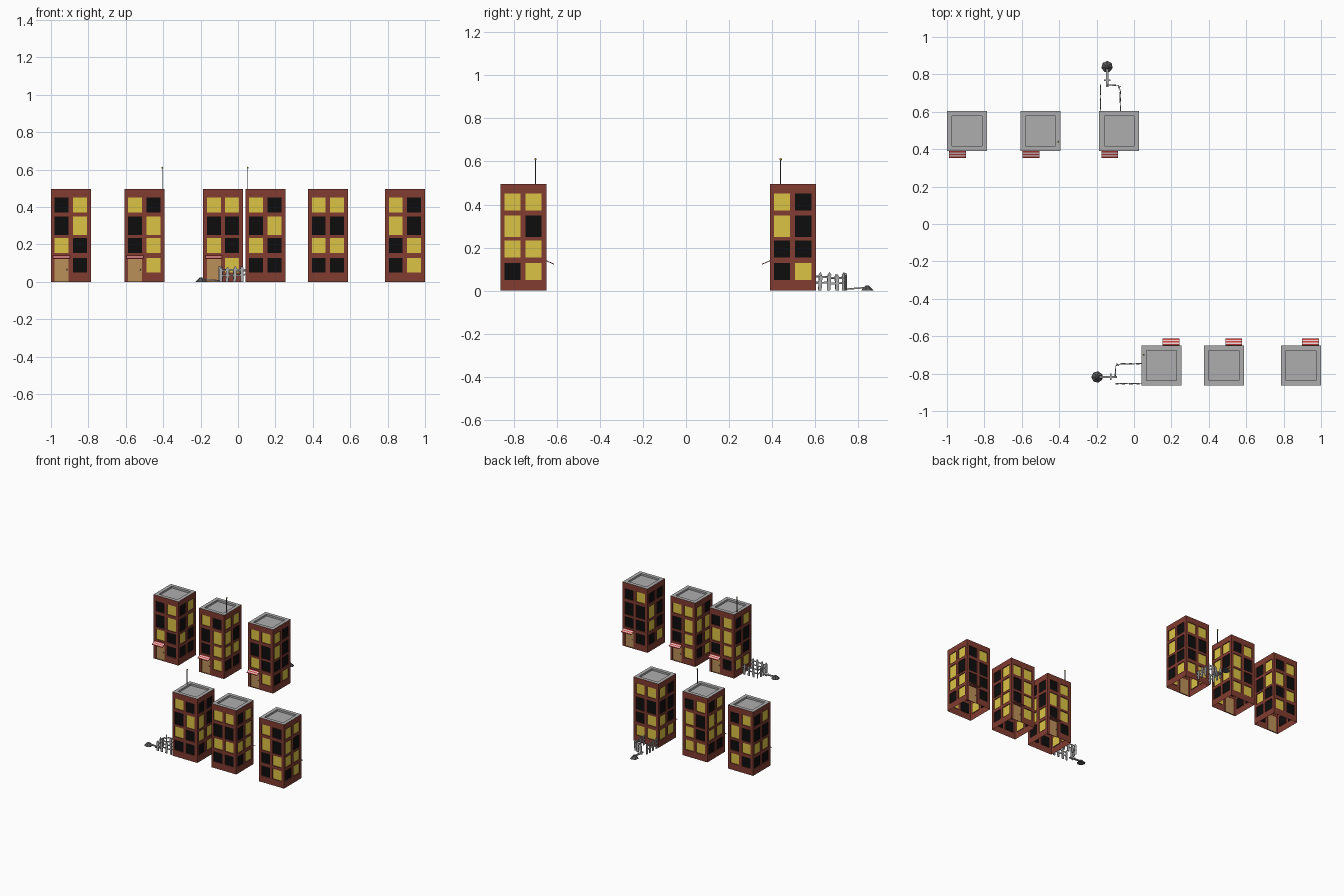
import bpy, bmesh, math, random
from mathutils import Matrix, Vector

if "Cube" in bpy.data.objects:
    bpy.data.objects.remove(bpy.data.objects["Cube"])

random.seed(4)
H, TOP, DEPTH = 0.107, 0.496, 0.006


def material(name, rgb):
    m = bpy.data.materials.new(name)
    m.diffuse_color = (*rgb, 1)
    m.use_nodes = True
    m.node_tree.nodes["Principled BSDF"].inputs["Base Color"].default_value = m.diffuse_color
    return m


BRICK, LIT, DARK, DOOR, ROOF, RED, WHITE, STONE = range(8)
MATS = [material(n, c) for n, c in (
    ("brick", (0.22, 0.045, 0.03)), ("lit_window", (0.72, 0.55, 0.06)),
    ("dark_window", (0.004, 0.004, 0.004)), ("door_wood", (0.5, 0.28, 0.1)),
    ("roof_grey", (0.42, 0.42, 0.42)), ("awning_red", (0.6, 0.05, 0.05)),
    ("awning_white", (0.75, 0.6, 0.6)), ("dark_stone", (0.1, 0.1, 0.1)))]


def finish(name, bm, matrix):
    me = bpy.data.meshes.new(name)
    bm.to_mesh(me)
    bm.free()
    for m in MATS:
        me.materials.append(m)
    ob = bpy.data.objects.new(name, me)
    ob.matrix_world = matrix
    bpy.context.collection.objects.link(ob)
    return ob


def quad(bm, pts, mat):
    f = bm.faces.new([bm.verts.new(p) for p in pts])
    f.material_index = mat


def box(bm, a, b, w, h, mat=ROOF):
    """Bar of width w and height h running from a to b."""
    a, b = Vector(a), Vector(b)
    d = b - a
    m = Matrix.Translation((a + b) / 2) @ d.to_track_quat('X', 'Z').to_matrix().to_4x4()
    r = bmesh.ops.create_cube(bm, size=1, matrix=m @ Matrix.Diagonal((d.length, w, h, 1)))
    for f in {f for v in r["verts"] for f in v.link_faces}:
        f.material_index = mat


COLS = [(-0.087, -0.013), (0.010, 0.085)]
ROWS = [(0.372, 0.451), (0.250, 0.349), (0.154, 0.234), (0.050, 0.129)]


def wall(bm, k, lights):
    """One facade: brick strips with recessed panes; facade 0 has the door."""
    rot = Matrix.Rotation(k * math.pi / 2, 3, 'Z')

    def panel(u0, u1, z0, z1, mat, d0=0.0, d1=None):
        # d0 / d1: depth at the first / last corner pair
        d1 = d0 if d1 is None else d1
        pts = ((u0, d0, z0), (u1, d0, z0), (u1, d1, z1), (u0, d1, z1))
        quad(bm, [rot @ Vector((u, d - H, z)) for u, d, z in pts], mat)

    edges = [-H, *COLS[0], *COLS[1], H]
    for i in (0, 2, 4):
        panel(edges[i], edges[i + 1], 0, TOP, BRICK)
    for c, (u0, u1) in enumerate(COLS):
        upper = TOP
        for r, (z0, z1) in enumerate(ROWS):
            door = k == 0 and c == 0 and r == 3
            mat = LIT if lights[r * 2 + c] == "1" else DARK
            if door:
                z0, mat = 0.003, DOOR
            panel(u0, u1, z1, upper, BRICK)
            panel(u0, u1, z0, z1, mat, DEPTH)
            panel(u0, u1, z0, z0, BRICK, 0, DEPTH)
            panel(u0, u1, z1, z1, BRICK, DEPTH, 0)
            for u, s in ((u0, 1), (u1, -1)):
                pts = [(u, -H, z0), (u, -H + DEPTH, z0), (u, -H + DEPTH, z1), (u, -H, z1)]
                quad(bm, [rot @ Vector(p) for p in pts[::s]], BRICK)
            upper = z0
        panel(u0, u1, 0, upper, BRICK)


def building(n, x, y, turn, known, antenna):
    base = Matrix.Translation((x, y, 0)) @ Matrix.Rotation(turn, 4, 'Z')
    # walls
    bm = bmesh.new()
    for k in range(4):
        lights = known.get(k) or "".join(random.choice("0011") for _ in range(8))
        wall(bm, k, lights)
    # roof rim and sunken deck
    I, Z = 0.080, TOP - 0.014
    for k in range(4):
        rot = Matrix.Rotation(k * math.pi / 2, 3, 'Z')
        for pts in (((-H, -H, TOP), (H, -H, TOP), (I, -I, TOP), (-I, -I, TOP)),
                    ((-I, -I, TOP), (I, -I, TOP), (I, -I, Z), (-I, -I, Z))):
            quad(bm, [rot @ Vector(p) for p in pts], ROOF)
    quad(bm, [(-I, -I, Z), (I, -I, Z), (I, I, Z), (-I, I, Z)], ROOF)
    bmesh.ops.remove_doubles(bm, verts=bm.verts, dist=1e-5)
    finish(f"building_{n}", bm, base)

    # striped sloping awning
    bm = bmesh.new()
    p, q = Vector((-0.051, -H, 0.139)), Vector((-0.051, -H - 0.036, 0.123))
    for i in range(5):
        box(bm, p.lerp(q, i / 5), p.lerp(q, (i + 1) / 5), 0.09, 0.004, WHITE if i % 2 else RED)
    finish(f"awning_{n}", bm, base)

    # door knob
    bm = bmesh.new()
    bmesh.ops.create_icosphere(bm, subdivisions=1, radius=0.004,
                               matrix=Matrix.Translation((-0.022, -H + 0.003, 0.065)))
    for f in bm.faces:
        f.material_index = STONE
    finish(f"door_knob_{n}", bm, base)

    # roof antenna with a small tip ball
    if antenna:
        bm = bmesh.new()
        ax, ay = H - 0.012, -H + 0.05
        box(bm, (ax, ay, TOP - 0.005), (ax, ay, 0.61), 0.005, 0.005, STONE)
        n0 = len(bm.faces)
        bmesh.ops.create_icosphere(bm, subdivisions=1, radius=0.006,
                                   matrix=Matrix.Translation((ax, ay, 0.61)))
        bm.faces.ensure_lookup_table()
        for f in bm.faces[n0:]:
            f.material_index = LIT
        finish(f"antenna_{n}", bm, base)


def yard(n, x, y, turn):
    """Broken picket fence with a shovel and a dirt mound beyond it."""
    base = Matrix.Translation((x, y, 0)) @ Matrix.Rotation(turn, 4, 'Z')
    bm = bmesh.new()
    runs = [[(-0.052, 0), (-0.050, 0.07), (-0.052, 0.137)],
            [(0.056, 0), (0.053, 0.06), (0.054, 0.11), (0.044, 0.137), (-0.008, 0.14)]]
    for run in runs:
        for a, b in zip(run, run[1:]):
            for z in (0.036, 0.062):
                box(bm, (*a, z + random.uniform(-.004, .004)),
                    (*b, z + random.uniform(-.004, .004)), 0.004, 0.008)
    # pointed pickets: (x, y, heading)
    spots = [(sx, sy, 90) for sx in (-0.052, 0.055) for sy in (0.018, 0.058, 0.098)]
    spots += [(-0.052, 0.132, 90), (0.05, 0.128, 50), (0.022, 0.138, 0), (-0.006, 0.14, 0)]
    for sx, sy, ang in spots:
        h, w = random.uniform(0.07, 0.088), 0.008
        m = (Matrix.Translation((sx, sy, 0)) @ Matrix.Rotation(math.radians(ang), 4, 'Z')
             @ Matrix.Rotation(random.uniform(-.08, .08), 4, 'Y'))
        prof = [(-w, 0), (w, 0), (w, h - 0.012), (0, h), (-w, h - 0.012)]
        f = bm.faces.new([bm.verts.new(m @ Vector((px, -0.003, pz))) for px, pz in prof])
        f.material_index = ROOF
        ext = bmesh.ops.extrude_face_region(bm, geom=[f], use_keep_orig=True)
        vs = [v for v in ext["geom"] if isinstance(v, bmesh.types.BMVert)]
        bmesh.ops.translate(bm, verts=vs, vec=m.to_3x3() @ Vector((0, 0.006, 0)))
    bmesh.ops.recalc_face_normals(bm, faces=bm.faces)
    finish(f"picket_fence_{n}", bm, base)

    # shovel handle and grip
    bm = bmesh.new()
    box(bm, (-0.016, 0.13, 0.006), (-0.016, 0.23, 0.014), 0.013, 0.007)
    box(bm, (-0.032, 0.165, 0.008), (0.002, 0.165, 0.008), 0.008, 0.007)
    finish(f"shovel_{n}", bm, base)

    # dirt mound
    bm = bmesh.new()
    bmesh.ops.create_cone(bm, cap_ends=True, segments=7, radius1=0.031, radius2=0.007, depth=0.024,
                          matrix=Matrix.Translation((-0.016, 0.237, 0.012)))
    for f in bm.faces:
        f.material_index = STONE
    finish(f"dirt_mound_{n}", bm, base)


BACK, FRONT = 0.497, -0.756
building(1, -0.893, BACK, 0, {0: "01011000"}, False)
building(2, -0.500, BACK, 0, {0: "10010101"}, True)
building(3, -0.079, BACK, 0, {0: "11001001", 1: "10100001"}, False)
building(4, 0.147, FRONT, math.pi, {2: "10011000"}, True)
building(5, 0.482, FRONT, math.pi, {2: "11001100"}, False)
building(6, 0.893, FRONT, math.pi, {2: "10100101", 3: "11101101"}, False)
yard(1, -0.128, BACK + H, 0)
yard(2, 0.147 - H, -0.802, math.pi / 2)
